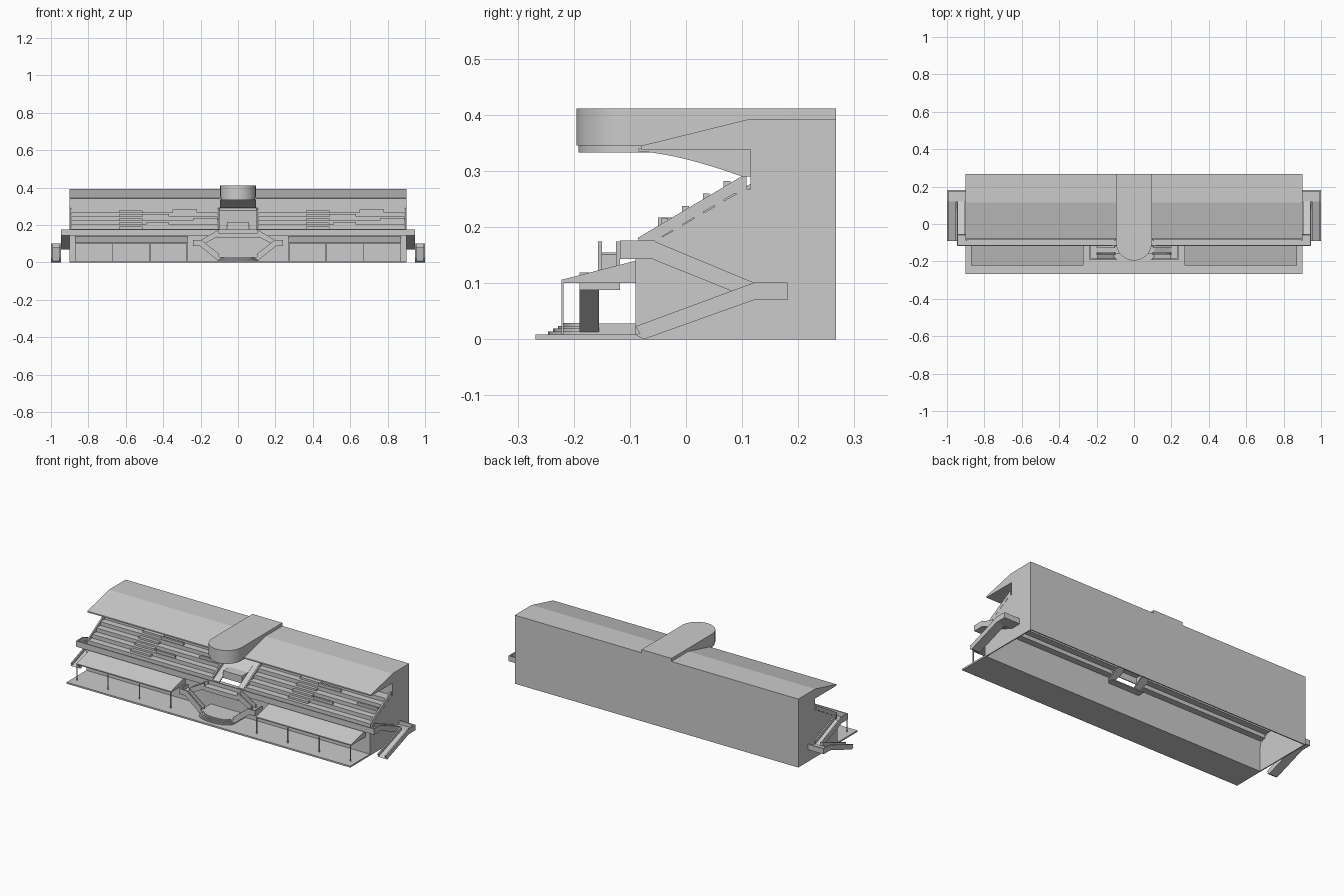
import bpy, bmesh, math

cube = bpy.data.objects.get("Cube")
if cube:
    bpy.data.objects.remove(cube, do_unlink=True)

concrete = bpy.data.materials.new("light grey concrete")
concrete.use_nodes = True
GREY = (0.6, 0.6, 0.6, 1)
concrete.diffuse_color = GREY
concrete.node_tree.nodes["Principled BSDF"].inputs["Base Color"].default_value = GREY


def prism(name, outline, axis, a, b):
    """Extrude a 2D outline along an axis; outline is (y,z), (x,z) or (x,y)."""
    place = {"x": lambda p, t: (t, p[0], p[1]),
             "y": lambda p, t: (p[0], t, p[1]),
             "z": lambda p, t: (p[0], p[1], t)}[axis]
    bm = bmesh.new()
    lo = [bm.verts.new(place(p, a)) for p in outline]
    hi = [bm.verts.new(place(p, b)) for p in outline]
    n = len(outline)
    bm.faces.new(lo)
    bm.faces.new(hi)
    for i in range(n):
        j = (i + 1) % n
        bm.faces.new((lo[i], lo[j], hi[j], hi[i]))
    bmesh.ops.recalc_face_normals(bm, faces=bm.faces[:])
    mesh = bpy.data.meshes.new(name)
    bm.to_mesh(mesh)
    bm.free()
    mesh.materials.append(concrete)
    ob = bpy.data.objects.new(name, mesh)
    bpy.context.collection.objects.link(ob)
    return ob


def box(name, x, y, z):
    return prism(name, [(x[0], z[0]), (x[1], z[0]), (x[1], z[1]), (x[0], z[1])], "y", *y)


def trough(name, top, bottom, axis, a, b, wall=0.007):
    """Stair flight: a floor slab between two full height side walls."""
    floor = [(p[0], p[1] * 0.35 + q[1] * 0.65) for p, q in zip(top, bottom)]
    prism(name + "_floor", floor + bottom[::-1], axis, a, b)
    for side, s, e in (("a", a, a + wall), ("b", b - wall, b)):
        prism(name + "_wall_" + side, top + bottom[::-1], axis, s, e)


W = 0.9

# Main hall: roof with back wall, front wall and end walls, open underneath
prism("roof_and_back_wall",
      [(.267, 0), (.267, .393), (.115, .393), (-.08, .345), (-.08, .338), (.115, .338),
       (.115, .26), (.12, .26), (.12, .33), (.261, .33), (.261, 0)], "x", -W, W)
box("front_wall", (-W, W), (-.09, -.084), (0, .145))
for side in (-1, 1):
    prism("end_wall", [(-.09, 0), (.267, 0), (.267, .393), (.115, .393), (.115, .265),
                       (.1, .265), (-.055, .175), (-.09, .145)], "x", side * (W - .006), side * W)

# Seating tiers, one bank on each side of the centre
ROWS, RUN, RISE = 5, .037, .022
nose = [(-.085 + i * RUN, .18 + i * RISE) for i in range(ROWS)]
top = [(nose[0][0], .146)]
for y, z in nose:
    top += [(y, z), (y + RUN, z)]
top[-1] = (.117, nose[-1][1])
under = [(y + .005, z - .008) for y, z in top]
for start in (-W, .1):
    prism("seating_tiers", top + under[::-1], "x", start, start + .8)
    for y, z in nose:
        box("aisle_step", (start + .264, start + .39), (y + .018, y + RUN), (z, z + .011))
    for row, a, b in ((3, .39, .53), (1, .41, .53), (4, .55, .68), (2, .66, .79)):
        y, z = nose[row]
        box("seat_box", (start + a, start + b), (y + .004, y + .016), (z, z + .014))
    # Sloping parapets at both ends of the bank
    for x in (start, start + .792):
        prism("sloping_parapet", [(-.087, .18), (.1, .291), (.108, .291), (.108, .268),
                                  (.1, .268), (-.055, .176)], "x", x, x + .008)

# Walkway in front of the tiers
box("walkway_floor", (-.945, .945), (-.118, -.08), (.143, .149))
box("walkway_parapet", (-.945, .945), (-.118, -.111), (.143, .176))
for s in (-1, 1):
    x0, x1 = sorted((s * W, s * .947))
    box("walkway_end_floor", (x0, x1), (-.118, -.055), (.143, .149))
    box("walkway_end_parapet", sorted((s * .94, s * .947)), (-.118, -.055), (.143, .176))
    # Outer stairs: down to the rear landing, then forward to the ground
    trough("upper_flight", [(-.057, .175), (.121, .101)], [(-.06, .143), (.121, .07)], "x", x0, x1)
    o0, o1 = sorted((s * .947, s * 1.0))
    trough("lower_flight", [(-.09, .023), (.121, .101)], [(-.075, 0), (.121, .07)], "x", o0, o1)
    l0, l1 = sorted((s * W, s * 1.0))
    box("landing_floor", (l0, l1), (.12, .181), (.07, .08))
    box("landing_back_parapet", (l0, l1), (.174, .181), (.07, .101))
    box("landing_side_parapet", sorted((s * .993, s * 1.0)), (.12, .181), (.07, .101))

# Centre bay: entrance block between sloping panels
slope = [(-.085, .165), (.117, .278), (.117, .27), (-.085, .157)]
for s in (-1, 1):
    prism("centre_slope", slope, "x", s * .06, s * .1)
    prism("entrance_side", [(-.05, .175), (-.05, .217), (.01, .217)], "x", s * .055, s * .06)
box("entrance_roof", (-.06, .06), (-.05, .012), (.211, .217))
box("entrance_front", (-.06, .06), (-.05, -.045), (.175, .217))
prism("upper_centre_slope", [(.005, .217), (.117, .278), (.117, .27), (.005, .209)],
      "x", -.06, .06)
box("entrance_floor", (-.1, .1), (-.085, -.045), (.143, .149))

# Centre canopy: rounded front, tapered soffit and a curved bracket beneath
R = .095


def canopy_outline(r):
    arc = [(r * math.cos(t), -.1 - r * math.sin(t))
           for t in (math.pi * i / 32 for i in range(33))]
    return [(r, .267)] + arc + [(-r, .267)]


canopy = prism("canopy", canopy_outline(R), "z", .345, .411)
soffit = prism("canopy_soffit", [(x, min(y, .11)) for x, y in canopy_outline(R - .003)],
               "z", .333, .345)
curve = [(-.085 + .185 * t, .335 - .045 * t ** 1.5) for t in (i / 10 for i in range(11))]
bracket = prism("canopy_bracket", curve + [(.116, .29), (.116, .34), (-.085, .34)], "x", -R, R)
for ob in (canopy, soffit, bracket):
    bpy.context.view_layer.objects.active = ob
    bpy.ops.object.select_all(action="DESELECT")
    ob.select_set(True)
    bpy.ops.object.shade_smooth_by_angle(angle=math.radians(30))

# Porch slab, awnings and slim posts
box("porch_slab", (-W, W), (-.268, -.085), (0, .009))
for s in (-1, 1):
    prism("awning", [(-.222, .1), (-.222, .106), (-.09, .14), (-.09, .1)],
          "x", *sorted((s * .27, s * .872)))
    for x in (.273, .47, .67, .868):
        box("awning_post", (s * x - .002, s * x + .002), (-.222, -.218), (.009, .1))

# Centre double stair: flights turn at side landings around an open middle
box("stair_top_landing", (-.11, .11), (-.157, -.118), (.13, .155))
for s in (-1, 1):
    trough("centre_upper_flight", [(s * .105, .174), (s * .2, .119)],
           [(s * .1, .143), (s * .2, .088)], "y", -.157, -.118)
    trough("centre_lower_flight", [(s * .1, .045), (s * .195, .119)],
           [(s * .105, .009), (s * .205, .088)], "y", -.19, -.155)
    a, b = sorted((s * .195, s * .24))
    box("side_landing_floor", (a, b), (-.19, -.118), (.088, .1))
    box("side_landing_front", (a, b), (-.19, -.183), (.088, .119))
    box("side_landing_end", sorted((s * .233, s * .24)), (-.19, -.118), (.088, .119))

# Centre base with rounded steps
box("centre_base", (-.11, .11), (-.19, -.085), (.009, .028))
for i in range(4):
    r = .11 - i * .01
    depth = .057 - i * .009
    arc = [(r * math.cos(t), -.189 - depth * math.sin(t))
           for t in (math.pi * k / 12 for k in range(13))]
    prism("rounded_step", arc, "z", .005, .014 + i * .005)
